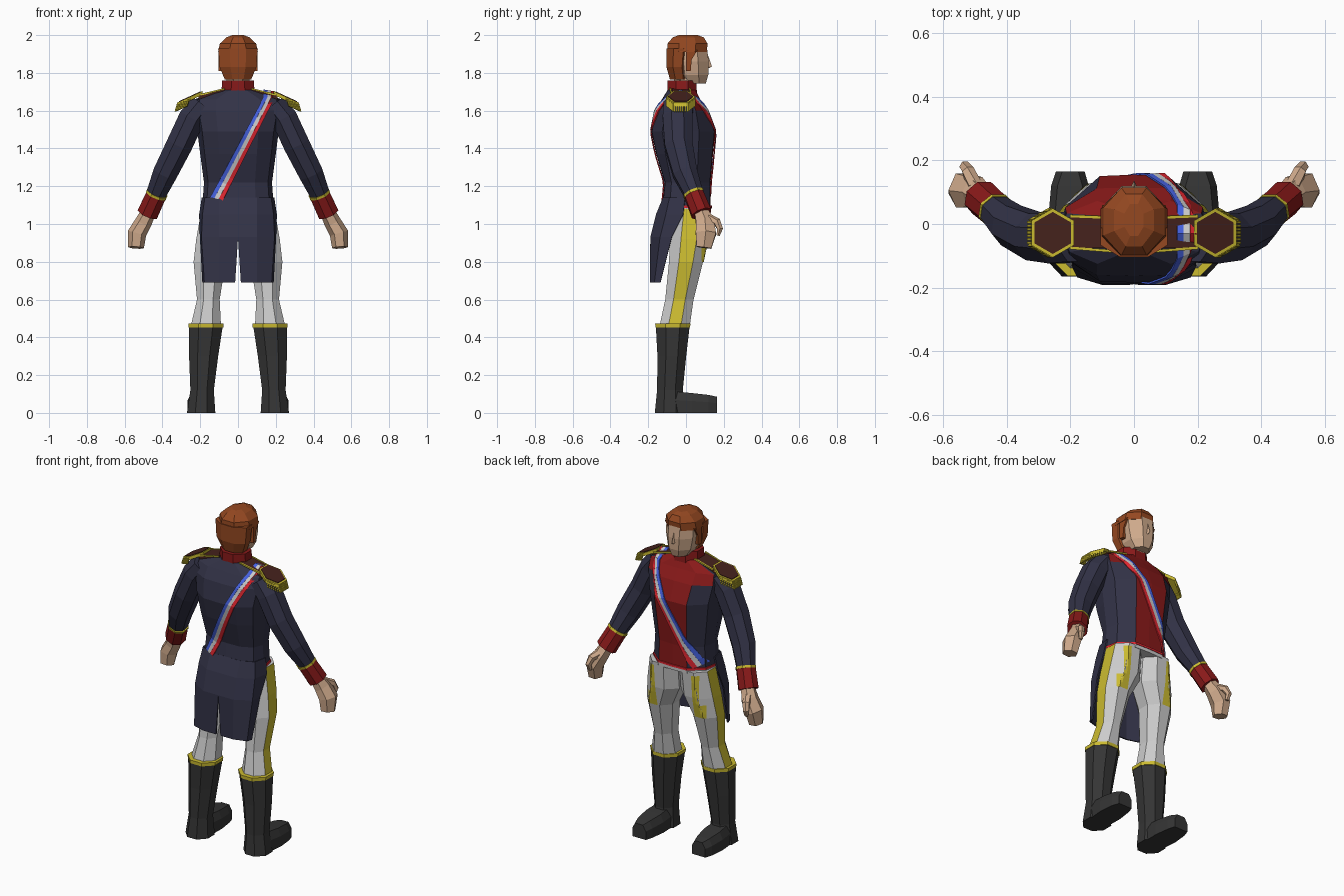
import bpy, bmesh
from math import pi, cos, sin
from mathutils import Vector
from mathutils.bvhtree import BVHTree

if "Cube" in bpy.data.objects:
    bpy.data.objects.remove(bpy.data.objects["Cube"])

COL = dict(navy=(.032, .032, .062), red=(.25, .01, .01), hair=(.3, .065, .015), skin=(.62, .4, .26),
           gold=(.6, .5, .03), white=(.62, .62, .62), boot=(.035, .035, .035), brown=(.06, .016, .012),
           blue=(.06, .12, .75), scarlet=(.75, .02, .03))
MATS = {}
for k, c in COL.items():
    MATS[k] = bpy.data.materials.new(k)
    MATS[k].diffuse_color = (*c, 1)


def build(name, verts, faces, col, mirror=False, thick=0, paint=None):
    """Mesh object; paint(centre, normal) may return another colour for a face."""
    me = bpy.data.meshes.new(name)
    me.from_pydata([tuple(v) for v in verts], [], faces)
    bm = bmesh.new()
    bm.from_mesh(me)
    bmesh.ops.recalc_face_normals(bm, faces=bm.faces)
    bm.to_mesh(me)
    bm.free()
    me.materials.append(MATS[col])
    if paint:
        extra = []
        for p in me.polygons:
            c = paint(p.center, p.normal)
            if c:
                if c not in extra:
                    extra.append(c)
                    me.materials.append(MATS[c])
                p.material_index = 1 + extra.index(c)
    ob = bpy.data.objects.new(name, me)
    bpy.context.collection.objects.link(ob)
    if thick:
        m = ob.modifiers.new("thickness", 'SOLIDIFY')
        m.thickness = thick
        m.offset = 0
    if mirror:
        ob.modifiers.new("mirror", 'MIRROR').use_mirror_merge = False
    return ob


def loft(name, rings, col, **kw):
    n, verts = len(rings[0]), [p for r in rings for p in r]
    faces = [(i * n + j, i * n + (j + 1) % n, (i + 1) * n + (j + 1) % n, (i + 1) * n + j)
             for i in range(len(rings) - 1) for j in range(n)]
    faces += [tuple(range(n)), tuple(range(len(verts) - n, len(verts)))]
    return build(name, verts, faces, col, **kw)


def oval(cx, cy, z, rx, ry, n=8):
    k = 1 / cos(pi / n)
    return [(cx + rx * k * cos((j + .5) * 2 * pi / n), cy + ry * k * sin((j + .5) * 2 * pi / n), z) for j in range(n)]


def ovals(name, rows, col, **kw):
    return loft(name, [oval(*r) for r in rows], col, **kw)


def tube(name, path, radii, col, n=6, **kw):
    pts, rings = [Vector(p) for p in path], []
    for i, p in enumerate(pts):
        t = (pts[min(i + 1, len(pts) - 1)] - pts[max(i - 1, 0)]).normalized()
        u = Vector((0, 1, 0)) - t * t.y
        u = u.normalized() if u.length > .01 else Vector((1, 0, 0))
        v = t.cross(u)
        a, b = radii[i]
        rings.append([p + u * a * cos(2 * pi * (j + .5) / n) + v * b * sin(2 * pi * (j + .5) / n) for j in range(n)])
    return loft(name, rings, col, **kw)


def grid(name, rows, col, **kw):
    m = len(rows[0])
    return build(name, [p for r in rows for p in r],
                 [(i * m + j, i * m + j + 1, (i + 1) * m + j + 1, (i + 1) * m + j)
                  for i in range(len(rows) - 1) for j in range(m - 1)], col, **kw)


def tree(ob):
    me = ob.data
    return BVHTree.FromPolygons([v.co.copy() for v in me.vertices], [tuple(p.vertices) for p in me.polygons])


def drape(bvh, x, z, side, gap=.006):
    """Point on the body surface seen from the +y or -y side."""
    hit = bvh.ray_cast(Vector((x, side, z)), Vector((0, -side, 0)))[0]
    return (x, hit.y + side * gap, z) if hit else (x, -.02 + .02 * side, z)


# coat body with red front panel (the chest faces +y)
def body_ring(z, w, f, b):
    half = [(0, f), (.5 * w, .97 * f), (.92 * w, .45 * f), (w, -.02), (.88 * w, .7 * b), (.5 * w, b), (0, 1.02 * b)]
    return [(x, y, z) for x, y in half] + [(-x, y, z) for x, y in half[-2:0:-1]]


coat = loft("coat_body", [body_ring(*r) for r in (
    (1.08, .19, .13, -.125), (1.22, .18, .13, -.11), (1.37, .2, .143, -.155), (1.49, .215, .155, -.18),
    (1.6, .235, .115, -.16), (1.66, .23, .075, -.125), (1.71, .085, .05, -.095))], "navy",
    paint=lambda c, n: "red" if (c.y > .05 and abs(c.x) < .08) or (c.z > 1.61 and c.y > .03) else None)
loft("waist_band", [body_ring(1.065, .192, .133, -.11), body_ring(1.085, .192, .134, -.11)], "white")
loft("hem_trim", [body_ring(1.085, .194, .137, -.125), body_ring(1.097, .194, .137, -.125)], "scarlet")

# coat tails, split at the back
grid("coat_tail", [[(x, y, z) for x, y in r] for z, r in (
    (1.14, ((0, -.118), (.1, -.118), (.172, -.085), (.188, -.005))),
    (1.05, ((0, -.155), (.1, -.155), (.185, -.105), (.202, -.015))),
    (.93, ((0, -.185), (.1, -.185), (.19, -.135), (.198, -.075))),
    (.69, ((.015, -.187), (.1, -.187), (.175, -.165), (.185, -.135))))], "navy", mirror=True, thick=.008)

# legs with gold side stripe
leg = ovals("trouser_leg", ((.1, .03, 1.08, .093, .098), (.113, .015, .92, .108, .1), (.15, 0, .8, .085, .09),
                            (.157, -.035, .6, .06, .075), (.17, -.06, .46, .08, .08)), "white", mirror=True,
            paint=lambda c, n: "gold" if n.x > .85 else None)
lt = tree(leg)
# gold thigh embroidery
for nm, x0, x1, za, zb in (("thigh_stripe", .125, .165, .8, 1.06), ("thigh_hook", .165, .195, .8, .88)):
    grid(nm, [[drape(lt, x, za + (zb - za) * i / 6, 1, .004) for x in (x0, (x0 + x1) / 2, x1)] for i in range(7)],
         "gold", mirror=True)

# boots
ovals("boot_shaft", ((.17, -.07, .465, .09, .09), (.182, -.075, .3, .077, .076),
                     (.19, -.085, .12, .062, .068), (.195, -.085, 0, .075, .08)), "boot", mirror=True)
ovals("boot_band", ((.17, -.07, .452, .092, .092), (.17, -.07, .472, .093, .093)), "gold", mirror=True)
loft("boot_foot", [[(a, y, 0), (b, y, 0), (b, y, h * .6), (b - .02, y, h), (a + .02, y, h), (a, y, h * .6)]
                   for y, a, b, h in ((-.12, .135, .255, .12), (.03, .13, .268, .105),
                                      (.12, .142, .26, .095), (.165, .155, .245, .085))], "boot", mirror=True)

# arms, cuffs and hands
tube("sleeve", [(.19, -.04, 1.63), (.245, -.045, 1.56), (.31, -.04, 1.42), (.385, -.005, 1.27), (.437, .045, 1.15)],
     [(.085, .07), (.085, .075), (.08, .075), (.07, .07), (.052, .055)], "navy", n=8, mirror=True)
tube("cuff", [(.43, .04, 1.16), (.478, .082, 1.055)], [(.055, .058), (.058, .06)], "red", n=8, mirror=True)
tube("cuff_trim", [(.428, .038, 1.165), (.433, .043, 1.153)], [(.058, .061), (.058, .061)], "gold", n=8, mirror=True)
tube("palm", [(.47, .078, 1.07), (.5, .1, 1.01), (.535, .105, .95), (.54, .095, .875)],
     [(.04, .038), (.055, .045), (.062, .05), (.045, .042)], "skin", mirror=True)
tube("thumb", [(.5, .12, 1.03), (.52, .165, 1.01), (.53, .18, .975), (.525, .17, .94)],
     [(.025, .025), (.022, .022), (.018, .018), (.01, .012)], "skin", mirror=True)

# neck, collar, head
ovals("neck", ((0, -.01, 1.68, .06, .06), (0, 0, 1.8, .06, .06)), "skin")
ovals("collar", ((0, -.02, 1.69, .088, .078), (0, -.022, 1.76, .084, .076)), "red")
ovals("face", ((0, .045, 1.745, .05, .06), (0, .03, 1.79, .077, .088), (0, .025, 1.86, .09, .095),
               (0, .02, 1.94, .09, .09)), "skin")
loft("nose", [[(-w, .1, z), (w, .1, z), (0, y, z)] for z, w, y in ((1.825, .018, .125), (1.835, .018, .137),
                                                                 (1.89, .009, .118))], "skin")
ovals("hair_back", ((0, -.035, 1.765, .07, .05), (0, -.045, 1.83, .097, .058), (0, -.04, 1.93, .105, .064)), "hair")
ovals("hair_cap", ((0, .005, 1.91, .105, .105), (0, .008, 1.955, .096, .106), (0, .012, 1.988, .062, .082),
                   (0, .012, 2, .03, .05)), "hair")
loft("sideburn", [[(.07, .0, z), (.104, .0, z), (.1, y, z), (.07, y, z)]
                  for z, y in ((1.81, .025), (1.87, .03), (1.92, .06))], "hair", mirror=True)


# epaulettes: tilted hexagons with rim and fringe
def hexagon(r, dz):
    return [(.255 + r * sin(a * pi / 3), -.028 + r * cos(a * pi / 3), 1.665 - .46 * r * sin(a * pi / 3) + dz)
            for a in range(6)]


loft("epaulette_rim", [hexagon(.077, -.012), hexagon(.077, .008)], "gold", mirror=True)
loft("epaulette_top", [hexagon(.066, 0), hexagon(.066, .0115)], "brown", mirror=True)
verts, faces, hexv = [], [], [Vector(p) for p in hexagon(.075, 0)]
for a, b in zip(hexv[:3], hexv[1:4]):
    for i in range(7):
        p, q = a.lerp(b, i / 7), a.lerp(b, (i + .75) / 7)
        out = Vector((.012, 0, -.04))
        faces.append(tuple(range(len(verts), len(verts) + 4)))
        verts += [p, q, q + out, p + out]
build("epaulette_fringe", verts, faces, "gold", mirror=True, thick=.008)

# shoulder straps and piping
loft("shoulder_strap", [[(x, -.075, z - .03), (x, .02, z - .03), (x, .02, z), (x, -.075, z)]
                        for x, z in ((.07, 1.717), (.21, 1.683))], "brown", mirror=True)
for nm, y0, y1 in (("front_piping", .02, .025), ("back_piping", -.085, -.075)):
    tube(nm, [(.07, y0, 1.716), (.2, y1, 1.684)], [(.006, .006)] * 2, "gold", n=4, mirror=True)

# three-colour sash draped over the coat, back hip to shoulder to front hip
bt = tree(coat)
N = 16
for k, col in enumerate(("blue", "white", "scarlet")):
    rows = []
    for side in (-1, 1):
        half = []
        for i in range(N + 1):
            t = i / N
            x0 = (-.125 if side < 0 else -.15) * (1 - t) + .165 * t
            z0 = 1.11 + .56 * t
            half.append([drape(bt, x0 - .9 * o, z0 + .45 * o * (1 - t), side)
                         for o in (.033 - .022 * k, .011 - .022 * k)])
        if side < 0:
            rows += half + [[(p[0], -.03, 1.708 - .15 * (p[0] - .14)) for p in half[-1]]]
        else:
            rows += half[::-1]
    grid("sash_" + col, rows, col, thick=.006)

for m in bpy.data.materials:
    if m.users and not m.is_grease_pencil:
        m.use_nodes = True
        m.node_tree.nodes["Principled BSDF"].inputs["Base Color"].default_value = m.diffuse_color
